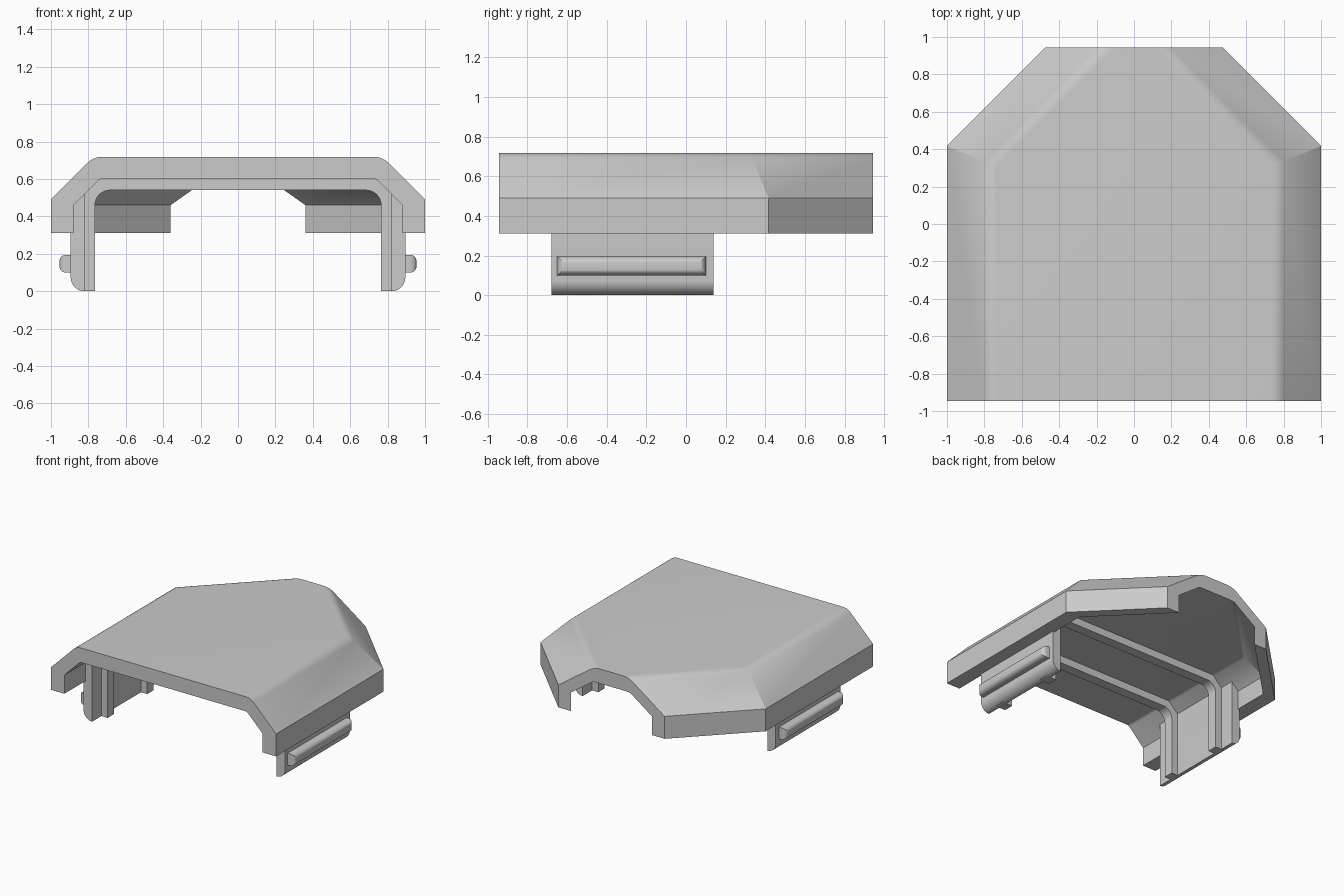
import bpy
import bmesh
from math import cos, sin, radians, sqrt

default = bpy.data.objects.get("Cube")
if default:
    bpy.data.objects.remove(default)

grey = bpy.data.materials.new("plain grey")
grey.use_nodes = True
COLOUR = (0.6, 0.6, 0.6, 1)
grey.diffuse_color = COLOUR
grey.node_tree.nodes["Principled BSDF"].inputs["Base Color"].default_value = COLOUR


def arc(cx, cz, r, start, end, steps=8):
    angles = [radians(start + (end - start) * i / steps) for i in range(steps + 1)]
    return [(cx + r * cos(a), cz + r * sin(a)) for a in angles]


def loft(name, rings):
    """Join closed rings of equal length and cap both ends."""
    bm = bmesh.new()
    rings = [[bm.verts.new(p) for p in ring] for ring in rings]
    for a, b in zip(rings, rings[1:]):
        for i in range(len(a)):
            bm.faces.new((a[i - 1], a[i], b[i], b[i - 1]))
    bm.faces.new(rings[0])
    bm.faces.new(rings[-1])
    bmesh.ops.recalc_face_normals(bm, faces=bm.faces)
    mesh = bpy.data.meshes.new(name)
    bm.to_mesh(mesh)
    bm.free()
    mesh.materials.append(grey)
    obj = bpy.data.objects.new(name, mesh)
    bpy.context.collection.objects.link(obj)
    bpy.ops.object.select_all(action='DESELECT')
    obj.select_set(True)
    bpy.context.view_layer.objects.active = obj
    bpy.ops.object.shade_smooth_by_angle(angle=radians(30))


def extrude(name, profile, y0, y1):
    loft(name, [[(x, y, z) for x, z in profile] for y in (y0, y1)])


def hood_side(half, diagonal, bottom, eave, top, ease):
    """Half section as (x, z, d): d is where x + y meets the cut back corner."""
    ridge = half - (top - eave)
    r = ease / (sqrt(2) - 1)
    section = [(half, bottom), (half, eave)] + arc(ridge - ease, top - r, r, 45, 90, 5)
    return [(x, z, diagonal - sqrt(2) * (half - x)) for x, z in section]


# Shell: one hollow section lofted from the front, past the hips, to the back
FRONT, BACK = -0.945, 0.945
outer = hood_side(1, 1.417, 0.31, 0.49, 0.717, 0.04)
inner = hood_side(0.88, 1.305, 0.31, 0.46, 0.6, 0.015)
loop = ([(1, p) for p in outer] + [(-1, p) for p in reversed(outer)]
        + [(-1, p) for p in inner] + [(1, p) for p in reversed(inner)])
loft("shell", [
    [(s * x, FRONT, z) for s, (x, z, d) in loop],
    [(s * x, d - x, z) for s, (x, z, d) in loop],
    [(s * (d - BACK), BACK, z) for s, (x, z, d) in loop],
])

# Side clips: leg plates with a rounded foot, each with an outer snap bar
leg = (arc(0.82, 0.075, 0.075, -90, 0) + [(0.895, 0.46), (0.76, 0.62), (0.74, 0.62)]
       + arc(0.74, 0.52, 0.08, 90, 0))
ROUND, MID_Y, MID_Z = 0.035, -0.275, 0.147
for side, s in (("left", 1), ("right", -1)):
    extrude(side + "_leg", [(s * x, z) for x, z in leg], -0.68, 0.14)
    bar = []
    for x, inset in [(0.88, 0)] + [(0.92 + ROUND * sin(radians(a)),
                                    ROUND * (1 - cos(radians(a)))) for a in range(0, 91, 15)]:
        hy, hz = 0.375 - inset, 0.0475 - inset
        bar.append([(s * x, MID_Y + i * hy, MID_Z + j * hz)
                    for i, j in ((-1, -1), (1, -1), (1, 1), (-1, 1))])
    loft(side + "_snap_bar", bar)

# Arched ribs that span from leg to leg under the ceiling
half_rib = (arc(0.685, 0.46, 0.08, 90, 0)
            + [(0.765, 0), (0.82, 0), (0.85, 0.005), (0.85, 0.5), (0.73, 0.62)])
arch = half_rib + [(-x, z) for x, z in reversed(half_rib)]
for name, y in (("front_rib", -0.56), ("back_rib", -0.06)):
    extrude(name, arch, y, y + 0.08)
